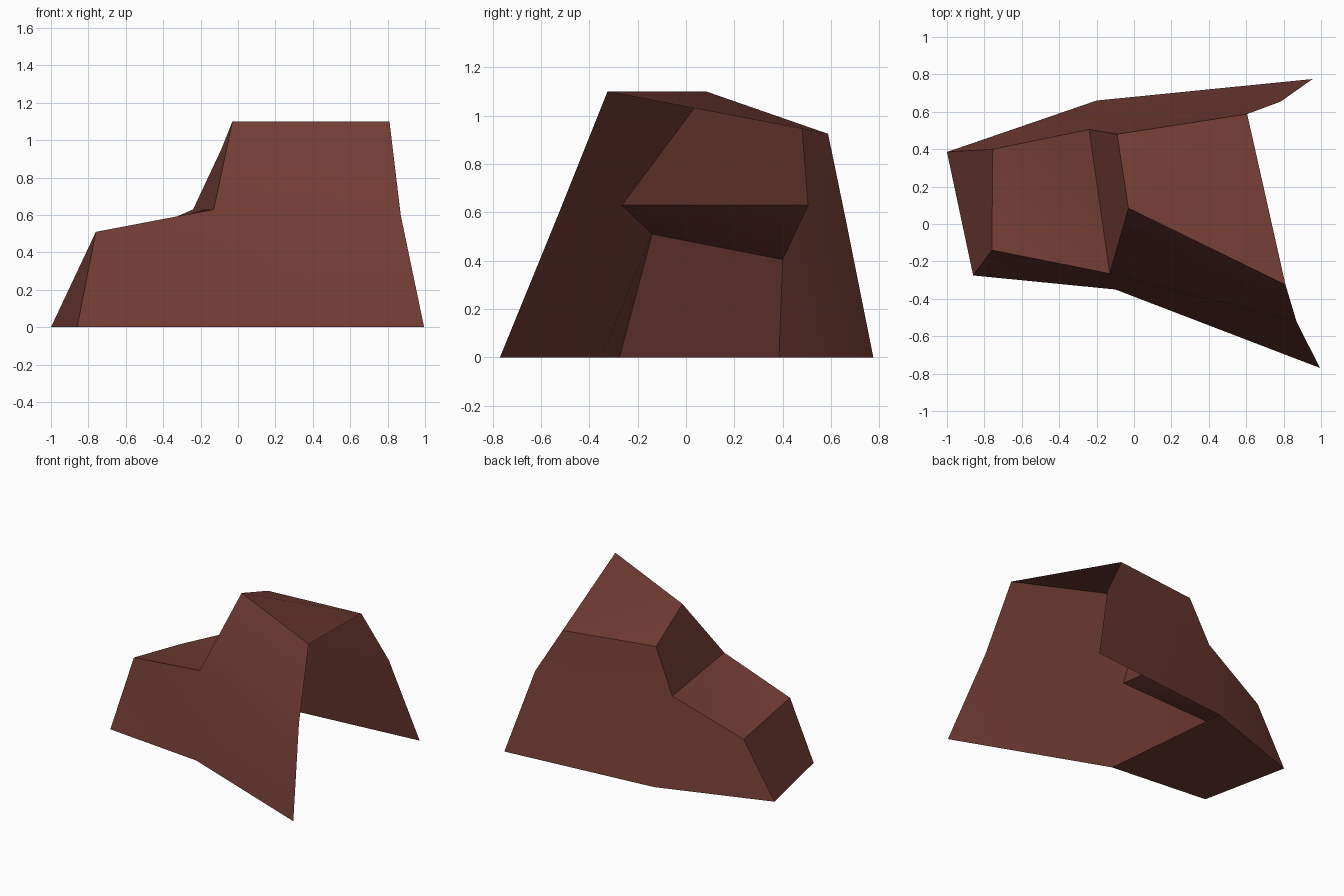
import bpy
import bmesh
import math

if "Cube" in bpy.data.objects:
    bpy.data.objects.remove(bpy.data.objects["Cube"])

rust = bpy.data.materials.new("rust brown")
rust.diffuse_color = (0.165, 0.044, 0.034, 1)
rust.use_nodes = True
rust.node_tree.nodes["Principled BSDF"].inputs["Base Color"].default_value = rust.diffuse_color

# Corner points of the thin shell, grouped by level
CORNERS = {
    # ground outline
    "end_back": (-1.0, 0.385, 0), "end_front": (-0.86, -0.275, 0),
    "bend_front": (-0.10, -0.35, 0), "bend_back": (-0.20, 0.66, 0),
    "mouth_front": (0.995, -0.77, 0), "mouth_back": (0.955, 0.775, 0),
    # low roof
    "low_front": (-0.76, -0.14, 0.51), "low_back": (-0.755, 0.40, 0.405),
    "step_front": (-0.13, -0.265, 0.63), "step_back": (-0.24, 0.505, 0.63),
    # knuckles in the open mouth edge
    "knee_front": (0.87, -0.525, 0.60), "knee_back": (0.785, 0.655, 0.60),
    # high roof
    "high_front": (-0.03, 0.085, 1.10), "high_back": (-0.09, 0.48, 0.95),
    "lip_front": (0.81, -0.325, 1.10), "lip_back": (0.605, 0.588, 0.925),
}

PANELS = [
    # front wall
    "end_front bend_front low_front", "bend_front step_front low_front",
    "bend_front mouth_front knee_front step_front",
    "step_front knee_front lip_front high_front",
    # back wall
    "bend_back end_back low_back", "bend_back low_back step_back",
    "mouth_back bend_back step_back knee_back",
    "knee_back step_back high_back lip_back",
    # end wall, low roof, riser, high roof
    "end_back end_front low_front low_back",
    "low_front step_front low_back", "step_front step_back low_back",
    "step_front high_front high_back step_back",
    "high_front lip_front lip_back", "high_front lip_back high_back",
    # floor under the low part only
    "end_front end_back bend_back bend_front",
]

bm = bmesh.new()
verts = {name: bm.verts.new(co) for name, co in CORNERS.items()}
for panel in PANELS:
    bm.faces.new([verts[n] for n in panel.split()])
bm.normal_update()
mesh = bpy.data.meshes.new("folded_shell")
bm.to_mesh(mesh)
bm.free()
mesh.materials.append(rust)

shell = bpy.data.objects.new("folded_shell", mesh)
bpy.context.collection.objects.link(shell)
bpy.context.view_layer.objects.active = shell
shell.select_set(True)
bpy.ops.object.shade_smooth_by_angle(angle=math.radians(28))
